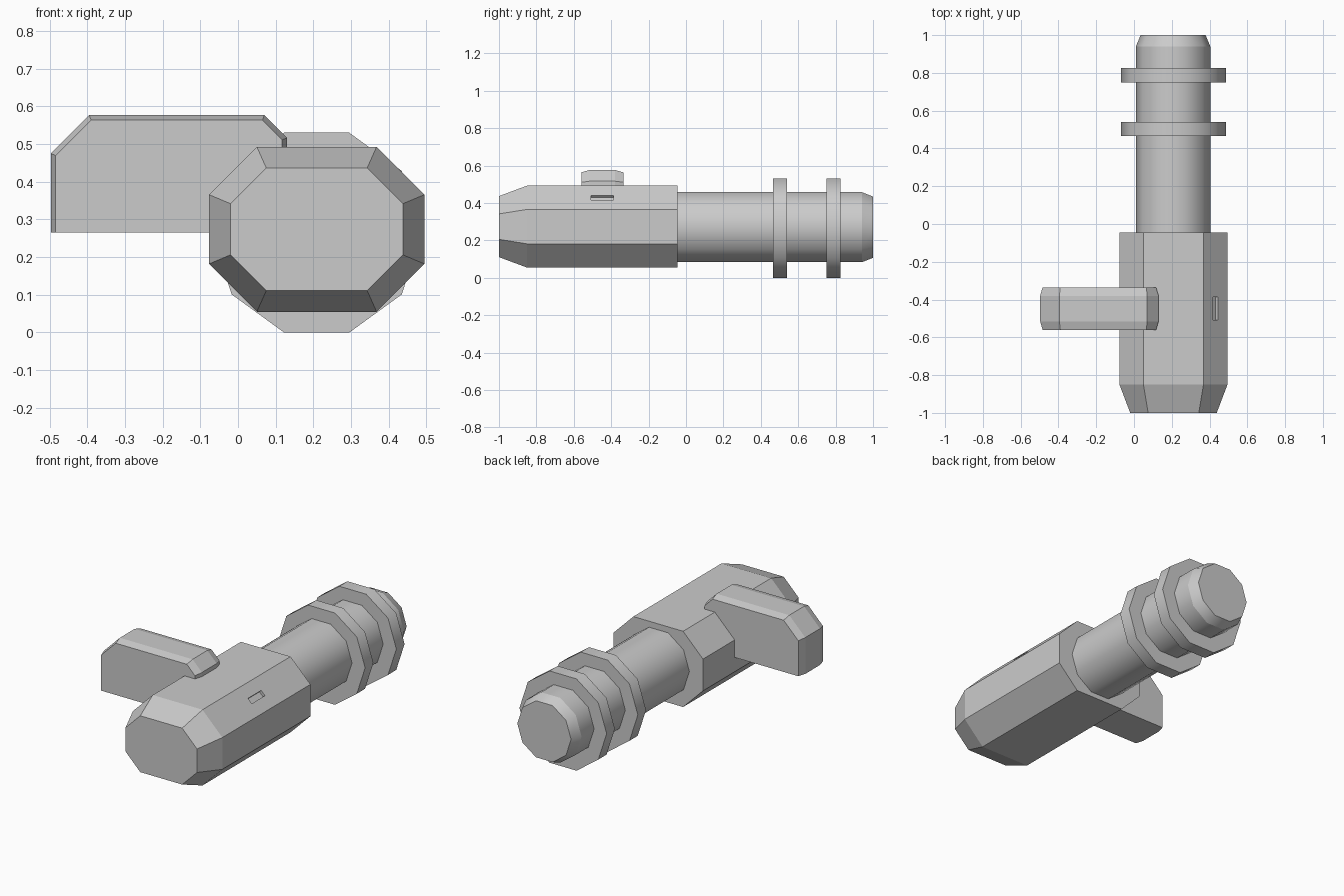
import bpy, bmesh
from math import cos, sin, pi, radians

if "Cube" in bpy.data.objects:
    bpy.data.objects.remove(bpy.data.objects["Cube"])


def loft(name, sections, smooth=False):
    """Skin a list of (y, [(x, z), ...]) outlines and cap both ends."""
    bm = bmesh.new()
    rings = [[bm.verts.new((x, y, z)) for x, z in pts] for y, pts in sections]
    n = len(rings[0])
    for a, b in zip(rings, rings[1:]):
        for i in range(n):
            j = (i + 1) % n
            bm.faces.new((a[i], a[j], b[j], b[i])).smooth = smooth
    bm.faces.new(rings[0])
    bm.faces.new(rings[-1])
    bmesh.ops.recalc_face_normals(bm, faces=bm.faces[:])
    # edges around each outline stay crisp
    for r in rings:
        for i in range(n):
            bm.edges.get((r[i], r[(i + 1) % n])).smooth = False
    mesh = bpy.data.meshes.new(name)
    bm.to_mesh(mesh)
    bm.free()
    obj = bpy.data.objects.new(name, mesh)
    bpy.context.collection.objects.link(obj)
    return obj


def octagon(cx, cz, hx, hz, cut):
    quarter = [(hx, hz - cut), (hx - cut, hz)]
    right = quarter + [(-x, z) for x, z in reversed(quarter)]
    return [(cx + x, cz + z) for x, z in right] + [(cx - x, cz - z) for x, z in right]


def decagon(cx, cz, r):
    return [(cx + r * cos(i * pi / 5), cz + r * sin(i * pi / 5)) for i in range(10)]


# Octagonal body with tapered front
CX, CZ = 0.209, 0.274
big = octagon(CX, CZ, 0.286, 0.219, 0.127)
small = octagon(CX, CZ, 0.229, 0.163, 0.095)
body = loft("body", [(-1.0, small), (-0.85, big), (-0.045, big)])

# Small slot sunk into the right sloping face
bpy.ops.mesh.primitive_cube_add(size=1, location=(0.431, -0.447, 0.429),
                                rotation=(0, radians(45), 0))
cutter = bpy.context.object
cutter.name = "slot_cutter"
cutter.scale = (0.034, 0.12, 0.03)
cutter.hide_render = True
cutter.hide_set(True)
mod = body.modifiers.new("slot", 'BOOLEAN')
mod.operation = 'DIFFERENCE'
mod.solver = 'EXACT'
mod.object = cutter

# Ten-sided barrel with chamfered end
tube = decagon(0.207, 0.271, 0.197)
loft("barrel", [(-0.1, tube), (0.94, tube), (1.0, decagon(0.207, 0.271, 0.172))], True)

# Two collars around the barrel
for i, y in enumerate((0.465, 0.75)):
    collar = decagon(0.209, 0.265, 0.279)
    loft(f"collar_{i + 1}", [(y, collar), (y + 0.075, collar)], True)

# Side magazine with chamfered rim
outer = [(-0.497, 0.265), (-0.497, 0.475), (-0.395, 0.577),
         (0.07, 0.577), (0.13, 0.517), (0.13, 0.265)]
inner = [(-0.484, 0.265), (-0.484, 0.47), (-0.39, 0.564),
         (0.065, 0.564), (0.117, 0.511), (0.117, 0.265)]
loft("side_magazine", [(-0.56, inner), (-0.515, outer), (-0.38, outer), (-0.335, inner)])
